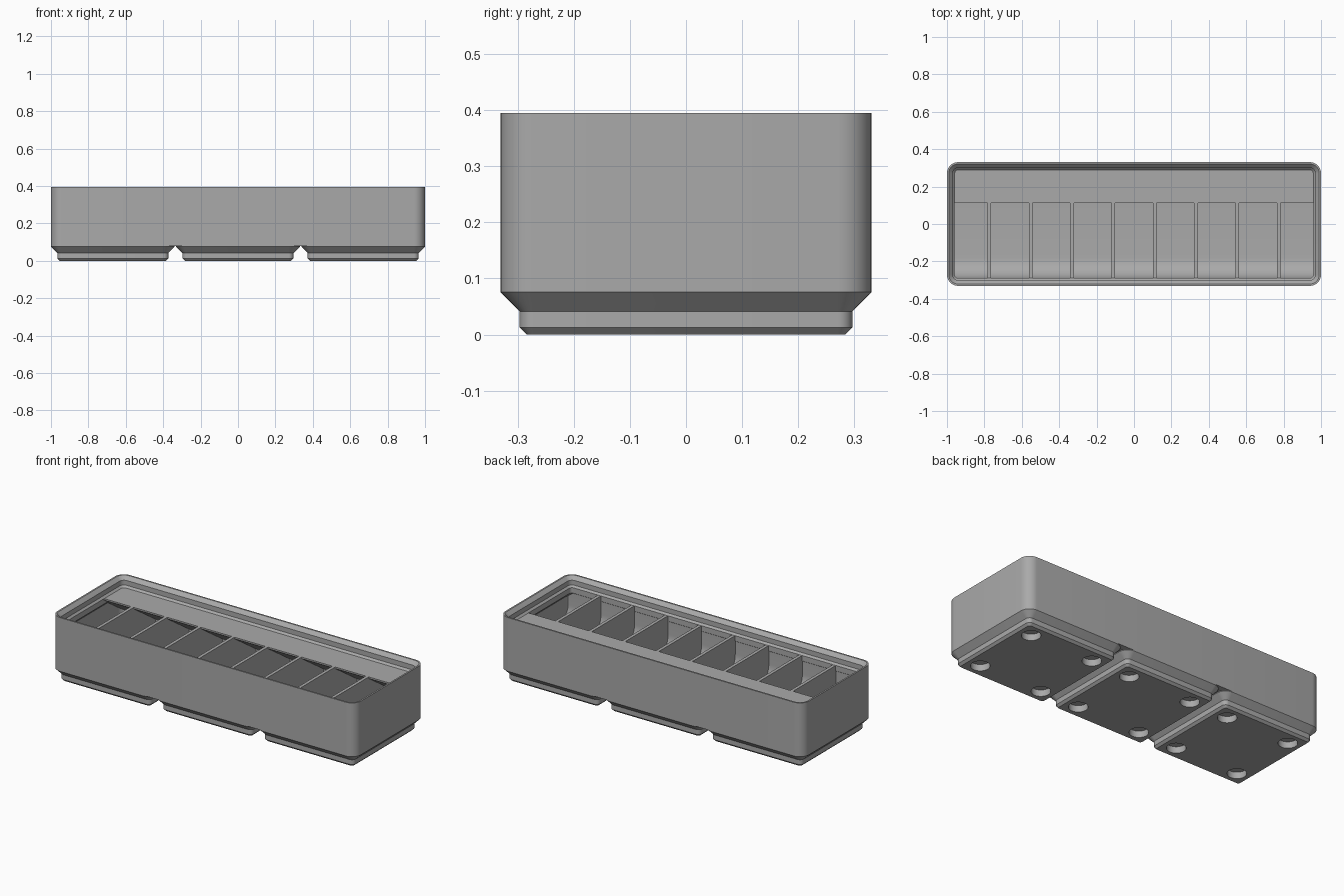
import bpy, bmesh
from math import sin, cos, pi, radians
from mathutils import Matrix, Vector

if "Cube" in bpy.data.objects:
    bpy.data.objects.remove(bpy.data.objects["Cube"], do_unlink=True)

S = 2 / 125.5            # millimetres to scene units
LONG, SHORT = 62.75, 20.75   # half sizes of the bin
PITCH, DIVIDER = 13.867, 1.2

grey = bpy.data.materials.new("plain grey")
grey.use_nodes = True
colour = (0.4, 0.4, 0.4, 1)
grey.diffuse_color = colour
grey.node_tree.nodes["Principled BSDF"].inputs["Base Color"].default_value = colour


def make_object(name, bm):
    bmesh.ops.recalc_face_normals(bm, faces=bm.faces)
    bmesh.ops.scale(bm, vec=Vector((S, S, S)), verts=bm.verts)
    mesh = bpy.data.meshes.new(name)
    bm.to_mesh(mesh)
    bm.free()
    mesh.materials.append(grey)
    ob = bpy.data.objects.new(name, mesh)
    bpy.context.collection.objects.link(ob)
    return ob


def loft(name, half_x, half_y, radius, steps, segments=8):
    """Stack rounded rectangles, each given as (inset, height)."""
    bm = bmesh.new()
    rings = []
    for inset, z in steps:
        r = radius - inset
        ring = []
        for corner, (sx, sy) in enumerate([(1, 1), (-1, 1), (-1, -1), (1, -1)]):
            for i in range(segments + 1):
                a = (corner + i / segments) * pi / 2
                ring.append(bm.verts.new((sx * (half_x - radius) + r * cos(a),
                                          sy * (half_y - radius) + r * sin(a), z)))
        rings.append(ring)
    for low, high in zip(rings, rings[1:]):
        n = len(low)
        for i in range(n):
            j = (i + 1) % n
            bm.faces.new((low[i], low[j], high[j], high[i]))
    bm.faces.new(rings[0])
    bm.faces.new(rings[-1])
    return make_object(name, bm)


def boolean(target, tool, operation):
    """Apply a boolean and remove the cutter."""
    tool.hide_render = True
    mod = target.modifiers.new("cut", 'BOOLEAN')
    mod.object, mod.operation, mod.solver = tool, operation, 'EXACT'
    bpy.context.view_layer.objects.active = target
    bpy.ops.object.modifier_apply(modifier=mod.name)
    bpy.data.objects.remove(tool, do_unlink=True)


def arc(cy, cz, r, start, end, n):
    return [(cy + r * cos(radians(start + (end - start) * i / n)),
             cz + r * sin(radians(start + (end - start) * i / n))) for i in range(n + 1)]


# Bin body with the stepped stacking lip, solid below the lip
body = loft("bin_body", LONG, SHORT, 3.75,
            [(0, 5), (0, 24.8), (0.6, 24.8), (1.9, 23.5), (1.9, 21.7), (2.6, 21)])

# Compartment section: front scoop, flat floor, rear fillet, sloped label shelf
section = arc(-11.3, 14, 7, 180, 270, 12) + arc(17, 9.8, 2.8, 270, 360, 6)
section += [(19.8, 11.7), (6.98, 20.4), (6.98, 21.6), (-18.3, 21.6)]
bm = bmesh.new()
for k in range(-4, 5):
    left, right = [[bm.verts.new((k * PITCH + side * (PITCH - DIVIDER) / 2, y, z))
                    for y, z in section] for side in (-1, 1)]
    bm.faces.new(left)
    bm.faces.new(right)
    for i in range(len(section)):
        j = (i + 1) % len(section)
        bm.faces.new((left[i], left[j], right[j], right[i]))
compartments = make_object("compartment_cutter", bm)

# Inner wall envelope: rounded corners and a chamfer under the lip
envelope = loft("inner_wall_cutter", LONG - 0.93, SHORT - 0.93, 2.8,
                [(0, 6), (0, 17.35), (1.65, 19), (1.65, 22)])
boolean(compartments, envelope, 'INTERSECT')
boolean(body, compartments, 'DIFFERENCE')

# Stepped foot with four magnet pockets
foot = loft("foot_middle", SHORT, SHORT, 3.75,
            [(2.95, 0), (2.15, 0.8), (2.15, 2.6), (0, 4.75), (0, 5)])
bm = bmesh.new()
for x in (-13, 13):
    for y in (-13, 13):
        bmesh.ops.create_cone(bm, cap_ends=True, segments=32, radius1=3.25, radius2=3.25,
                              depth=4.8, matrix=Matrix.Translation((x, y, 0)))
boolean(foot, make_object("magnet_cutter", bm), 'DIFFERENCE')

parts = [body, foot]
for name, x in (("foot_left", 42), ("foot_right", -42)):
    copy = bpy.data.objects.new(name, foot.data.copy())
    copy.location.x = x * S
    bpy.context.collection.objects.link(copy)
    parts.append(copy)

# Smooth rounded corners and scoops, sharp edges elsewhere
bpy.ops.object.select_all(action='DESELECT')
for ob in parts:
    ob.select_set(True)
bpy.context.view_layer.objects.active = body
bpy.ops.object.shade_smooth_by_angle(angle=radians(30))
